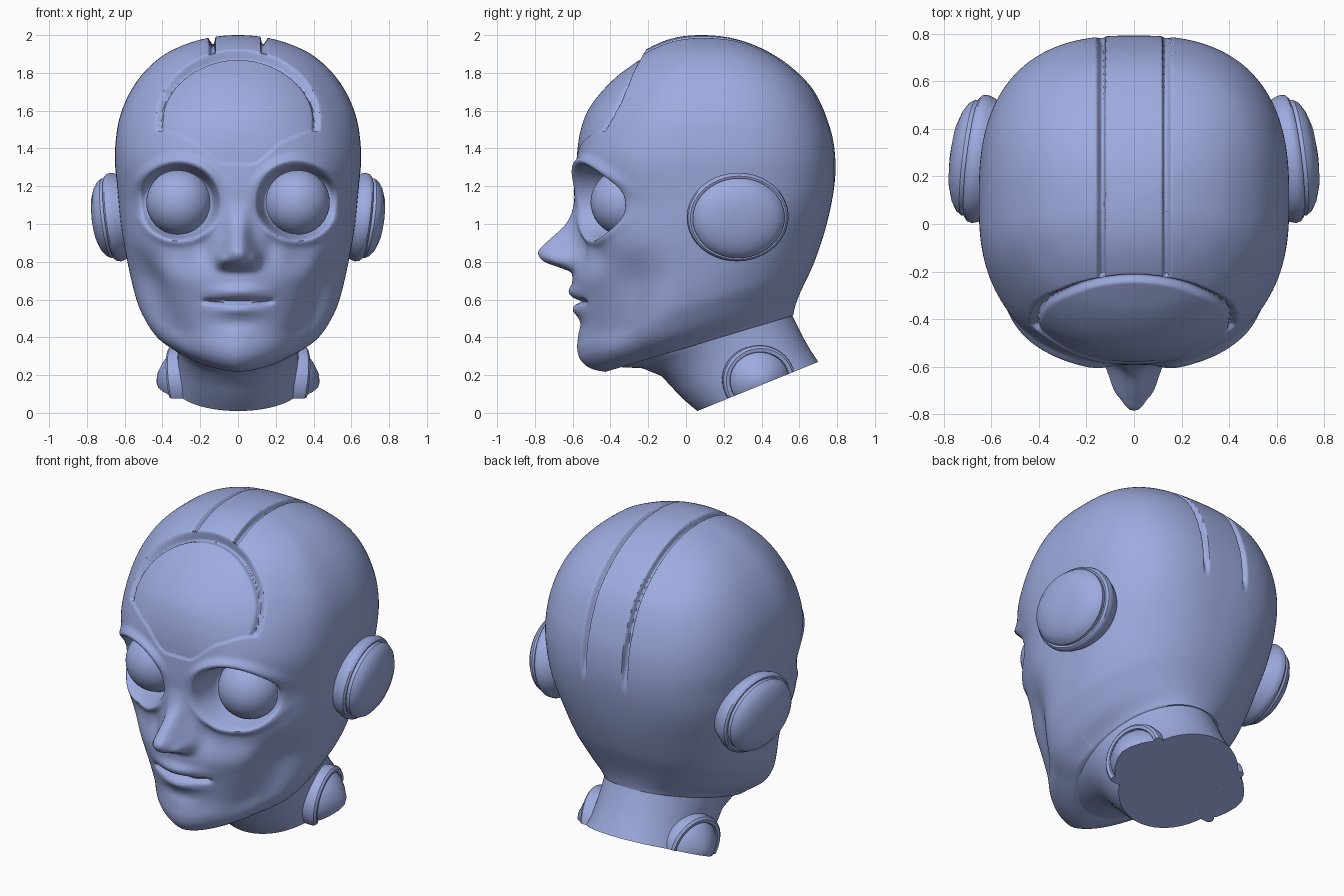
import bpy, bmesh
from math import sin, cos, asin, pi, exp, radians, hypot
from mathutils import Matrix, Vector

cube = bpy.data.objects.get("Cube")
if cube:
    bpy.data.objects.remove(cube, do_unlink=True)

blue = bpy.data.materials.new("periwinkle blue")
blue.use_nodes = True
blue.diffuse_color = (0.34, 0.41, 0.74, 1)
for node in blue.node_tree.nodes:
    if node.type == 'BSDF_PRINCIPLED':
        node.inputs["Base Color"].default_value = blue.diffuse_color

BOTTOM, HEIGHT = 0.21, 1.79


def step(a, b, v):
    t = min(1, max(0, (v - a) / (b - a)))
    return t * t * (3 - 2 * t)


def bump(x, z, cx, cz, sx, sz):
    return exp(-((x - cx) / sx) ** 2 - ((z - cz) / sz) ** 2)


def to_u(z):
    return asin(min(1, max(0, (z - BOTTOM) / HEIGHT)))


def profile(pairs):
    """Smooth curve through (height, value) pairs, rounded at the crown."""
    us = [to_u(z) for z, v in pairs]
    vs = [v for z, v in pairs]
    n = len(us)
    ms = []
    for i in range(n):
        a, b = max(0, i - 1), min(n - 1, i + 1)
        ms.append((vs[b] - vs[a]) / (us[b] - us[a]))

    def value(z):
        u = min(us[-1], max(us[0], to_u(z)))
        i = 0
        while i < n - 2 and u > us[i + 1]:
            i += 1
        h = us[i + 1] - us[i]
        t = (u - us[i]) / h
        k = step(0, 1, t)
        return (vs[i] * (1 - k) + vs[i + 1] * k
                + h * ms[i] * t * (1 - t) ** 2 - h * ms[i + 1] * t * t * (1 - t))
    return value


def finish(name, bm, angle=40):
    bmesh.ops.recalc_face_normals(bm, faces=bm.faces[:])
    me = bpy.data.meshes.new(name)
    bm.to_mesh(me)
    bm.free()
    me.materials.append(blue)
    ob = bpy.data.objects.new(name, me)
    bpy.context.scene.collection.objects.link(ob)
    bpy.ops.object.select_all(action='DESELECT')
    ob.select_set(True)
    bpy.context.view_layer.objects.active = ob
    bpy.ops.object.shade_smooth_by_angle(angle=radians(angle))


def loft(rings, start=None, end=None):
    """Skin closed rings, with an optional pole point at either end."""
    bm = bmesh.new()
    rows = [[bm.verts.new(p) for p in ring] for ring in rings]
    n = len(rows[0])
    for a, b in zip(rows, rows[1:]):
        for j in range(n):
            k = (j + 1) % n
            bm.faces.new((a[j], a[k], b[k], b[j]))
    for row, pole in ((rows[0], start), (rows[-1], end)):
        if pole is None:
            bm.faces.new(row)
        else:
            tip = bm.verts.new(pole)
            for j in range(n):
                bm.faces.new((row[j], row[(j + 1) % n], tip))
    return bm


# Head outlines by height: face, back of skull, half width, nose projection
front = profile([(.21, -.38), (.23, -.49), (.27, -.55), (.33, -.575), (.42, -.572), (.6, -.585),
                 (.7, -.6), (.8, -.6), (1.05, -.59), (1.2, -.592), (1.3, -.588), (1.4, -.582),
                 (1.5, -.565), (1.6, -.53), (1.7, -.47), (1.8, -.385), (1.86, -.31), (1.93, -.2),
                 (1.99, -.04), (2, .08)])
back = profile([(.21, .54), (.5, .565), (.6, .59), (.8, .68), (1, .745), (1.2, .785), (1.35, .79),
                (1.5, .765), (1.7, .68), (1.82, .57), (1.93, .4), (1.99, .21), (2, .08)])
width = profile([(.21, .2), (.3, .27), (.37, .345), (.43, .43), (.5, .485), (.6, .535), (.8, .585),
                 (1, .62), (1.2, .64), (1.35, .652), (1.5, .64), (1.6, .615), (1.7, .57), (1.8, .5),
                 (1.9, .385), (1.95, .28), (1.99, .13), (2, 0)])
nose = profile([(.7, 0), (.745, .01), (.77, .07), (.8, .15), (.85, .185), (.9, .145), (1, .045),
                (1.1, .005), (1.2, 0)])


def sculpt(x, y, z):
    """Shape face, brow panel and crown grooves on the plain skull."""
    ax = abs(x)
    inward = 0
    panel = 1
    if y < .05:
        # nose, nostrils and cheeks
        spread = .085 - .028 * step(.82, .97, z)
        dy = -nose(z) * exp(-(ax / spread) ** 2.6) if z > .7 else 0
        dy -= .045 * bump(ax, z, .085, .81, .03, .035)
        dy += .055 * bump(ax, z, .31, .86, .13, .12) + .03 * bump(ax, z, .17, .88, .06, .1)
        dy += .05 * bump(ax, z, .54, 1.1, .12, .16) + .03 * bump(ax, z, .13, 1.05, .05, .1)
        # lips, mouth slit and dip above the chin
        dy -= .03 * bump(ax, z, 0, .64, .14, .035) + .02 * bump(ax, z, 0, .545, .12, .028)
        dy += .015 * bump(ax, z, 0, .47, .13, .04)
        dy += .035 * exp(-((z - .59) / .013) ** 2) * (1 - step(.15, .21, ax))
        # fold running from cheekbone to chin
        fold = ax - .28 - .55 * (z - .35)
        dy += .03 * exp(-(fold / .07) ** 2) * step(.3, .45, z) * (1 - step(.7, .9, z))
        # eye sockets with brow and lower lid
        r = hypot((ax - .315) / .207, (z - 1.115) / .19)
        dy -= .028 * exp(-((r - 1.17) / .13) ** 2) * step(1.12, 1.28, z) * step(.0, .2, ax)
        dy -= .01 * exp(-((r - 1.13) / .1) ** 2) * (1 - step(1.0, 1.1, z))
        y += dy
        hole = 1 - step(.84, 1.08, r)
        floor = -.40 + .25 * (ax - .13)
        y += max(0, floor - y) * hole
        # hollow below the cheekbone
        x *= 1 - .06 * bump(y, z, -.28, .72, .16, .15)
        # forehead panel and its groove
        if z > 1.25:
            rim = (hypot(x / .435, (z - 1.55) / .375) - 1) * .4
            lower = 1.31 + .1 * step(.07, .24, ax) + .08 * step(.15, .42, ax)
            panel = max(rim, lower - z)
            if panel < 0:
                inward = .008 + .022 * step(1.55, 1.88, z)
                inward += .022 * (1 - step(.014, .034, -rim)) * step(1.42, 1.5, z)
                inward *= step(0, .014, -panel)
    # twin grooves over the crown
    if z > 1.15 and y > -.32 and panel > 0:
        inward += .036 * (1 - step(.004, .021, abs(ax - .138))) * step(1.2, 1.38, z)
    p = Vector((x, y, z))
    if inward:
        p += (Vector((0, .1, 1.2)) - p).normalized() * inward
    return p


ROWS, COLS = 305, 400
rings = []
for i in range(ROWS):
    w = BOTTOM + HEIGHT * sin(pi / 2 * i / ROWS)
    tilt = .3 * (1 - step(.21, 1.4, w))
    zf = zb = w
    for _ in range(25):
        zf = (zf + w + tilt * (front(zf) + .45)) / 2
        zb = (zb + w + tilt * (back(zb) + .45)) / 2
    f, b = front(zf), back(zb)
    mid, half = (f + b) / 2, (b - f) / 2
    wide = width(w + tilt * (mid + .45))
    # squarer at the temples, rounder at forehead and jaw
    behind = 2.2 + .4 * step(.4, 1.2, w)
    ahead = 1.6 + .9 * step(.4, 1.15, w) - .4 * step(1.25, 1.65, w)
    ring = []
    for j in range(COLS):
        t = 2 * pi * j / COLS
        a = t - .3 * sin(2 * t)
        s, c = sin(a), cos(a)
        power = behind + (ahead - behind) * step(0, .6, c)
        r = (abs(s) ** power + abs(c) ** power) ** (-1 / power)
        y = mid - half * r * c
        ring.append(sculpt(wide * r * s, y, w + tilt * (y + .45)))
    rings.append(ring)
base = sum(rings[0], Vector()) / COLS
under = [[base.lerp(p, k) for p in rings[0]] for k in (.3, .6, .85)]
finish("head", loft(under + rings, base, (0, .08, 2)), 60)

# Neck flaring down to a slanted base and blending under the jaw
neck_rings = []
for yf, zf, yb, zb, wide in ((.06, .01, .70, .27, .335), (.0, .06, .66, .33, .325),
                             (-.06, .12, .62, .4, .32), (-.13, .195, .585, .47, .32),
                             (-.23, .236, .56, .52, .33), (-.4, .245, .53, .6, .35)):
    ring = []
    for j in range(96):
        a = 2 * pi * j / 96
        k = (1 - cos(a)) / 2
        ring.append((wide * sin(a), yf + (yb - yf) * k, zf + (zb - zf) * k))
    neck_rings.append(ring)
finish("neck", loft(neck_rings))


def side_disc(name, points, place, trim=False):
    """Turned disc facing sideways, made for both sides."""
    for side, sign in (("left", 1), ("right", -1)):
        n = 80
        turned = [[(h, r * cos(2 * pi * j / n), r * sin(2 * pi * j / n)) for j in range(n)]
                  for r, h in points[1:]]
        bm = loft(turned, (points[0][1], 0, 0))
        bm.transform(place)
        if trim:
            cut = bmesh.ops.bisect_plane(bm, geom=bm.verts[:] + bm.edges[:] + bm.faces[:],
                                         plane_co=(0, .06, .01), plane_no=(0, .406, -1),
                                         clear_outer=True)
            rim = [e for e in cut["geom_cut"] if isinstance(e, bmesh.types.BMEdge)]
            bmesh.ops.holes_fill(bm, edges=rim, sides=0)
        bm.transform(Matrix.Diagonal((sign, 1, 1, 1)))
        finish(side + "_" + name, bm, 35)


def tilted(x, y, z, turn, drop, stretch):
    return (Matrix.Translation((x, y, z)) @ Matrix.Rotation(radians(turn), 4, 'Z')
            @ Matrix.Rotation(radians(drop), 4, 'Y') @ Matrix.Diagonal((1, stretch, 1, 1)))


# Ears: domed cap set in a rounded ring
side_disc("ear", [(0, .15), (.06, .148), (.12, .139), (.17, .12), (.2, .098), (.213, .076),
                  (.21, .055), (.222, .058), (.232, .048), (.236, .028), (.23, .005), (.2, -.06)],
          tilted(.62, .27, 1.04, 7, 7, 1.15))

# Neck pads, trimmed flush with the neck base
side_disc("neck_pad", [(0, .12), (.05, .105), (.1, .072), (.135, .04), (.148, .018), (.152, .028),
                       (.17, .03), (.182, .018), (.185, 0), (.175, -.07)],
          tilted(.315, .385, .175, 11, 6, 1.06), True)

# Eyeballs
for side, sign in (("left", 1), ("right", -1)):
    bm = bmesh.new()
    bmesh.ops.create_uvsphere(bm, u_segments=64, v_segments=32, radius=.175,
                              matrix=Matrix.Translation((sign * .31, -.33, 1.115)))
    finish(side + "_eye", bm)
